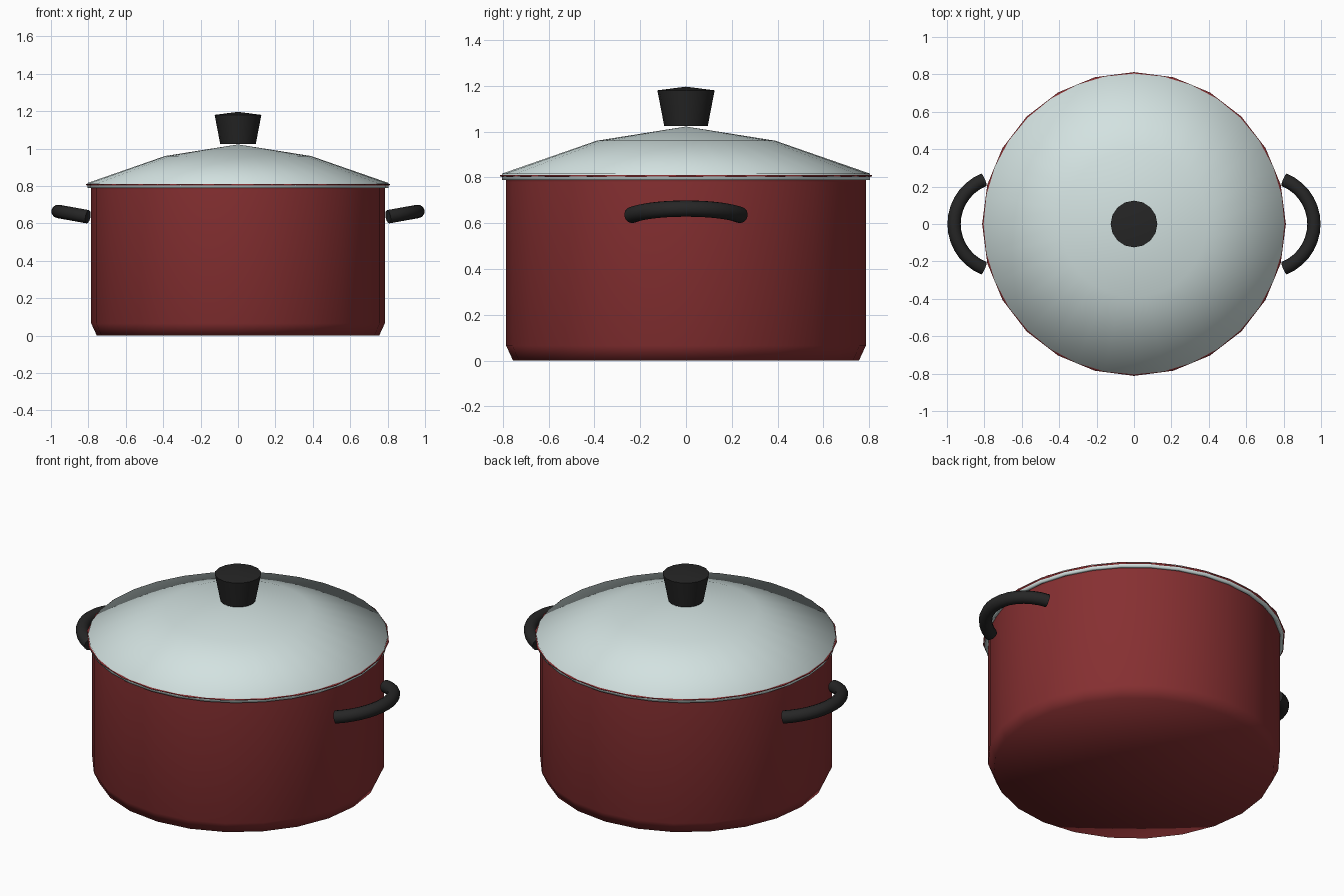
import bpy, bmesh, math
from mathutils import Vector

cube = bpy.data.objects.get("Cube")
if cube:
    bpy.data.objects.remove(cube, do_unlink=True)


def material(name, rgb, roughness=0.5):
    m = bpy.data.materials.new(name)
    m.use_nodes = True
    m.diffuse_color = (*rgb, 1)
    bsdf = m.node_tree.nodes["Principled BSDF"]
    bsdf.inputs["Base Color"].default_value = (*rgb, 1)
    bsdf.inputs["Roughness"].default_value = roughness
    return m


red = material("dark red enamel", (0.24, 0.029, 0.031))
pale = material("pale blue grey", (0.65, 0.76, 0.75))
black = material("black plastic", (0.019, 0.019, 0.019))


def finish(name, bm, mat, angle=None):
    bmesh.ops.recalc_face_normals(bm, faces=bm.faces)
    mesh = bpy.data.meshes.new(name)
    bm.to_mesh(mesh)
    bm.free()
    mesh.materials.append(mat)
    obj = bpy.data.objects.new(name, mesh)
    bpy.context.collection.objects.link(obj)
    bpy.ops.object.select_all(action='DESELECT')
    obj.select_set(True)
    bpy.context.view_layer.objects.active = obj
    if angle is None:
        bpy.ops.object.shade_smooth()
    else:
        bpy.ops.object.shade_smooth_by_angle(angle=math.radians(angle))
    return obj


def lathe(name, profile, sides, mat, angle=None):
    """Revolve (radius, z) points about z; radius 0 becomes a pole."""
    bm = bmesh.new()
    rings = []
    for r, z in profile:
        if r == 0:
            rings.append([bm.verts.new((0, 0, z))] * sides)
        else:
            turns = [math.tau * i / sides for i in range(sides)]
            rings.append([bm.verts.new((r * math.cos(a), r * math.sin(a), z)) for a in turns])
    for low, high in zip(rings, rings[1:]):
        for i in range(sides):
            j = (i + 1) % sides
            corners = dict.fromkeys((low[i], low[j], high[j], high[i]))
            bm.faces.new(list(corners))
    return finish(name, bm, mat, angle)


# Pot: bevelled base, straight wall, thin outward lip, hollow inside
lathe("pot_body", [(0, 0), (0.755, 0), (0.785, 0.065), (0.785, 0.78), (0.785, 0.798),
                   (0.812, 0.804), (0.812, 0.81), (0.765, 0.81), (0.765, 0.03), (0, 0.03)],
      24, red)

# Lid: shallow dome with a short skirt and an inner shell
lathe("lid", [(0, 1.022), (0.39, 0.96), (0.804, 0.816), (0.804, 0.788),
              (0.788, 0.788), (0.77, 0.805), (0.385, 0.945), (0, 1.005)], 32, pale)

# Knob: tapered plug with a slightly peaked top
lathe("lid_knob", [(0, 1.024), (0.095, 1.024), (0.125, 1.18), (0, 1.196)], 16, black, 40)


# Side handles: a round tube swept along a tilted arc
def handle(name, side, steps=14, sides=12, tube=0.036):
    bm = bmesh.new()
    rings = []
    for s in range(steps + 1):
        a = math.radians(-68 + 136 * s / steps)
        out = Vector((math.cos(a), math.sin(a), 0.18 * math.cos(a)))
        centre = Vector((0.707, 0, 0.618)) + out * 0.255
        along = Vector((-math.sin(a), math.cos(a), -0.18 * math.sin(a)))
        out.normalize()
        up = out.cross(along).normalized()
        ring = []
        for k in range(sides):
            t = math.tau * k / sides
            p = centre + tube * (math.cos(t) * out + math.sin(t) * up)
            ring.append(bm.verts.new((side * p.x, p.y, p.z)))
        rings.append(ring)
    for one, two in zip(rings, rings[1:]):
        for k in range(sides):
            j = (k + 1) % sides
            bm.faces.new((one[k], one[j], two[j], two[k]))
    bm.faces.new(rings[0])
    bm.faces.new(rings[-1])
    return finish(name, bm, black, 40)


handle("left_handle", 1)
handle("right_handle", -1)
